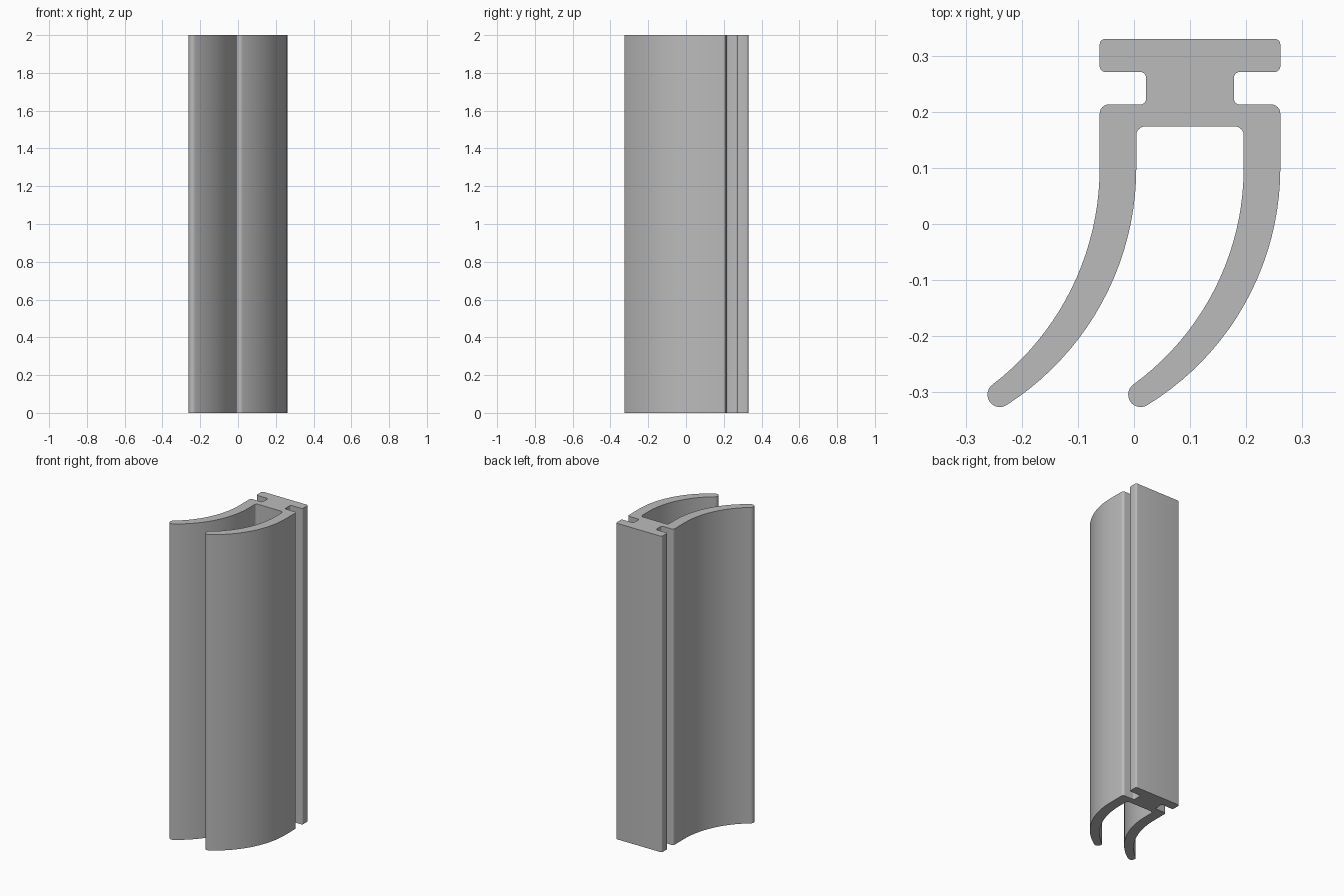
import bpy
import bmesh
import math
from mathutils import Vector

if "Cube" in bpy.data.objects:
    bpy.data.objects.remove(bpy.data.objects["Cube"], do_unlink=True)

HEIGHT = 2.0
MID_X = 0.0998        # symmetry line of the head
BEND_Y = 0.10         # legs are straight above this line
TIP_Y, TIP_R = -0.304, 0.0222
TIP_ANGLE = math.radians(-56)


def edge_arc(x, end, steps=20):
    """Arc leaving (x, BEND_Y) straight down and bending left to end."""
    dx, dy = x - end.x, BEND_Y - end.y
    radius = (dx * dx + dy * dy) / (2 * dx)
    sweep = math.asin(dy / radius)
    return [(x - radius + radius * math.cos(sweep * i / steps),
             BEND_Y - radius * math.sin(sweep * i / steps), 0)
            for i in range(steps + 1)]


def leg(left, right, tip_x, steps=14):
    """Left edge downwards, round tip, right edge upwards."""
    tip = Vector((tip_x, TIP_Y))
    cap = []
    for i in range(steps + 1):
        a = TIP_ANGLE - math.pi + math.pi * i / steps
        cap.append(tip + TIP_R * Vector((math.cos(a), math.sin(a))))
    round_tip = [(p.x, p.y, 0) for p in cap[1:-1]]
    return edge_arc(left, cap[0]) + round_tip + edge_arc(right, cap[-1])[::-1]


def fillet(points, steps=6):
    """Round each right-angled corner that carries a radius."""
    out = []
    for i, (x, y, r) in enumerate(points):
        p = Vector((x, y))
        if r == 0:
            out.append(p)
            continue
        u = (Vector(points[i - 1][:2]) - p).normalized()
        v = (Vector(points[(i + 1) % len(points)][:2]) - p).normalized()
        centre = p + r * (u + v)
        for k in range(steps + 1):
            t = math.pi / 2 * k / steps
            out.append(centre - r * (v * math.cos(t) + u * math.sin(t)))
    return out


# Head: shoulder, web and flange corners on one side, then mirrored
half = [(0.161, 0.213, 0.016), (0.0785, 0.213, 0.01), (0.0785, 0.271, 0.01),
        (0.161, 0.271, 0.01), (0.161, 0.33, 0.01)]
head = [(MID_X + x, y, r) for x, y, r in half]
head += [(MID_X - x, y, r) for x, y, r in reversed(half)]

# Channel between the legs
pocket = [(MID_X + s * 0.0957, 0.174, 0.016) for s in (-1, 1)]

outline = fillet(head
                 + leg(MID_X - 0.161, MID_X - 0.0957, -0.239) + pocket
                 + leg(MID_X + 0.0957, MID_X + 0.161, 0.0118))

# Extrude the outline to full height
bm = bmesh.new()
base = bm.faces.new([bm.verts.new((p.x, p.y, 0)) for p in outline])
top = bmesh.ops.extrude_face_region(bm, geom=[base], use_keep_orig=True)
bmesh.ops.translate(bm, vec=(0, 0, HEIGHT),
                    verts=[g for g in top["geom"] if isinstance(g, bmesh.types.BMVert)])
bmesh.ops.recalc_face_normals(bm, faces=bm.faces)
mesh = bpy.data.meshes.new("seal_strip")
bm.to_mesh(mesh)
bm.free()

strip = bpy.data.objects.new("seal_strip", mesh)
bpy.context.collection.objects.link(strip)

grey = bpy.data.materials.new("plain grey")
grey.use_nodes = True
colour = (0.5, 0.5, 0.5, 1)
grey.diffuse_color = colour
grey.node_tree.nodes["Principled BSDF"].inputs["Base Color"].default_value = colour
mesh.materials.append(grey)

bpy.context.view_layer.objects.active = strip
strip.select_set(True)
bpy.ops.object.shade_smooth_by_angle(angle=math.radians(30))
